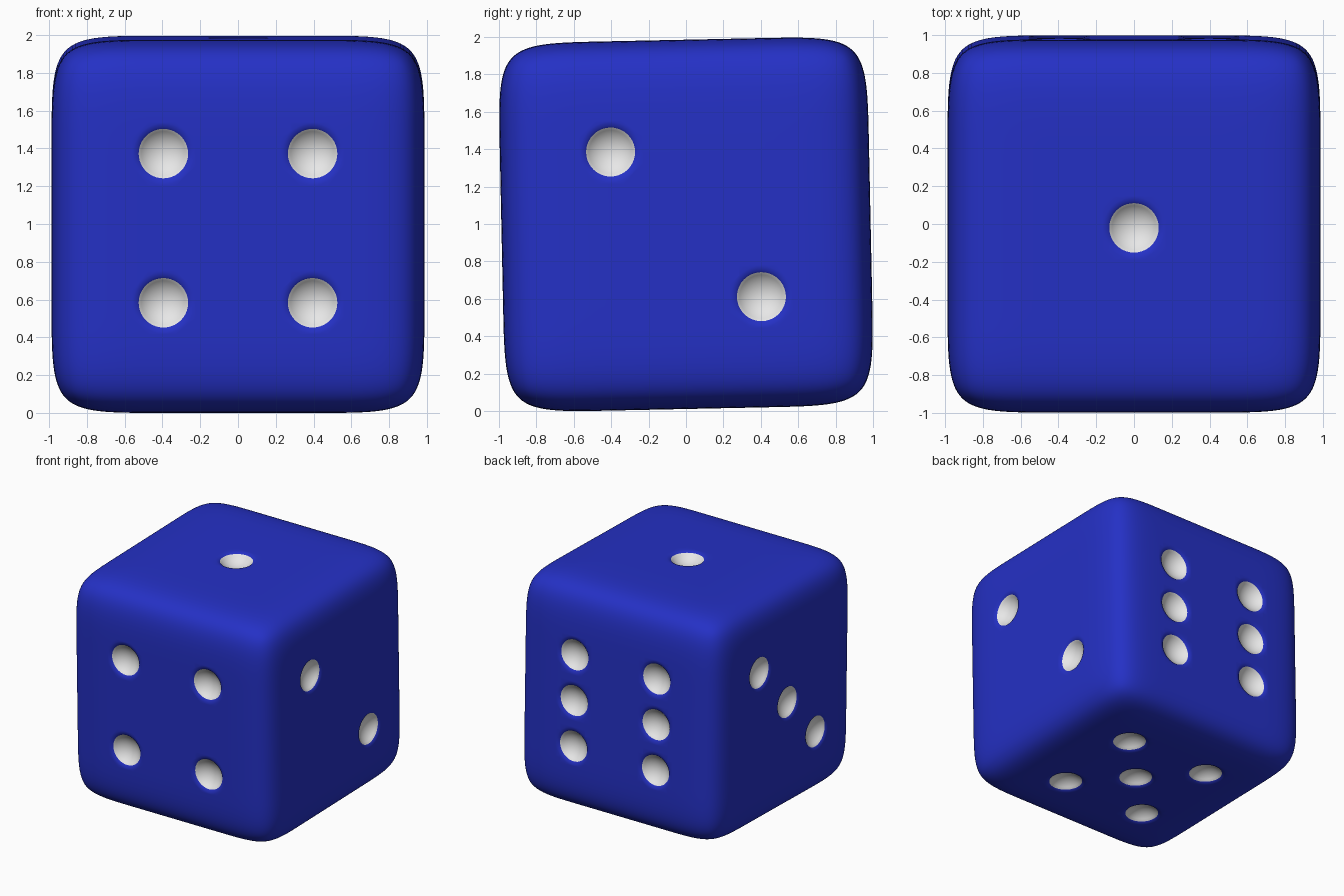
import bpy, bmesh, math
from mathutils import Matrix, Vector

default = bpy.data.objects.get("Cube")
if default:
    bpy.data.objects.remove(default, do_unlink=True)


def material(name, rgb, roughness=0.5):
    m = bpy.data.materials.new(name)
    m.use_nodes = True
    m.diffuse_color = (*rgb, 1)
    m.node_tree.nodes["Principled BSDF"].inputs["Base Color"].default_value = (*rgb, 1)
    return m


BLUE = material("deep blue", (0.018, 0.03, 0.56))
WHITE = material("pip white", (0.8, 0.8, 0.8))
HALF = 0.987      # half width of the body
LOOP = 0.53       # position of the loops that hold the flat faces
PIP = 0.395       # pip spacing from the face centre
RADIUS = 0.131    # white pip radius
DEPTH = 0.075     # pip depth
LIP = 0.012       # depth of the soft rim


def new_object(name, bm):
    mesh = bpy.data.meshes.new(name)
    bm.to_mesh(mesh)
    bm.free()
    mesh.materials.append(BLUE)
    mesh.materials.append(WHITE)
    ob = bpy.data.objects.new(name, mesh)
    bpy.context.collection.objects.link(ob)
    return ob


# Body: cube with holding loops, rounded by subdivision
bm = bmesh.new()
bmesh.ops.create_cube(bm, size=2 * HALF)
for axis in range(3):
    for side in (-LOOP, LOOP):
        direction = Vector((0, 0, 0))
        direction[axis] = 1
        bmesh.ops.bisect_plane(bm, geom=bm.verts[:] + bm.edges[:] + bm.faces[:],
                               plane_co=direction * side, plane_no=direction)
body = new_object("die_body", bm)
sub = body.modifiers.new("round", "SUBSURF")
sub.levels = sub.render_levels = 4

# Pip layouts in units of the spacing, per face: outward, across and up axes
X, Y, Z = Vector((1, 0, 0)), Vector((0, 1, 0)), Vector((0, 0, 1))
corners = [(a, b) for a in (-1, 1) for b in (-1, 1)]
faces = [
    (Z, X, [(0, 0)]),
    (X, Y, [(-1, 1), (1, -1)]),
    (-X, -Y, [(-1, 1), (0, 0), (1, -1)]),
    (-Y, X, corners),
    (-Z, X, corners + [(0, 0)]),
    (Y, -X, [(a, b) for a in (-1, 1) for b in (-1, 0, 1)]),
]

# Pip profile: spherical bowl, then a soft rim that flares into the face
bowl = DEPTH - LIP
ball = (RADIUS ** 2 + bowl ** 2) / (2 * bowl)
sweep = math.asin(RADIUS / ball)
profile = []
for i in range(8):
    t = sweep * i / 7
    profile.append((ball * math.sin(t), -DEPTH + ball * (1 - math.cos(t))))
profile += [(RADIUS + 0.01, -0.006), (RADIUS + 0.022, -0.002),
            (RADIUS + 0.036, 0.0005), (RADIUS + 0.036, 0.06), (0, 0.06)]


def add_pip(bm, frame):
    """Revolve the profile around the face normal."""
    part = bmesh.new()
    vs = [part.verts.new((r, 0, z)) for r, z in profile]
    es = [part.edges.new(pair) for pair in zip(vs, vs[1:])]
    bmesh.ops.spin(part, geom=vs + es, cent=(0, 0, 0), axis=(0, 0, 1),
                   angle=math.tau, steps=40, use_duplicate=False)
    bmesh.ops.remove_doubles(part, verts=part.verts[:], dist=1e-5)
    bmesh.ops.recalc_face_normals(part, faces=part.faces[:])
    for f in part.faces:
        f.material_index = int(f.calc_center_median().z < -LIP)
    part.transform(frame)
    temp = bpy.data.meshes.new("pip")
    part.to_mesh(temp)
    part.free()
    bm.from_mesh(temp)
    bpy.data.meshes.remove(temp)


bm = bmesh.new()
for out, across, layout in faces:
    up = out.cross(across)
    turn = Matrix((across, up, out)).transposed().to_4x4()
    for a, b in layout:
        add_pip(bm, Matrix.Translation(out * HALF + across * a * PIP + up * b * PIP) @ turn)
cutter = new_object("pip_cutter", bm)
cutter.hide_render = True

# Carve the pips and keep the result
cut = body.modifiers.new("pips", "BOOLEAN")
cut.operation, cut.solver, cut.object = "DIFFERENCE", "EXACT", cutter
bpy.context.view_layer.update()
carved = bpy.data.meshes.new_from_object(
    body.evaluated_get(bpy.context.evaluated_depsgraph_get()))
body.modifiers.clear()
body.data = carved
bpy.data.objects.remove(cutter, do_unlink=True)

# Slight forward tilt, standing on the ground
carved.transform(Matrix.Rotation(math.radians(1.2), 4, "X"))
carved.transform(Matrix.Translation((0, 0, -min(v.co.z for v in carved.vertices))))

bpy.ops.object.select_all(action="DESELECT")
body.select_set(True)
bpy.context.view_layer.objects.active = body
bpy.ops.object.shade_smooth_by_angle(angle=math.radians(50))
